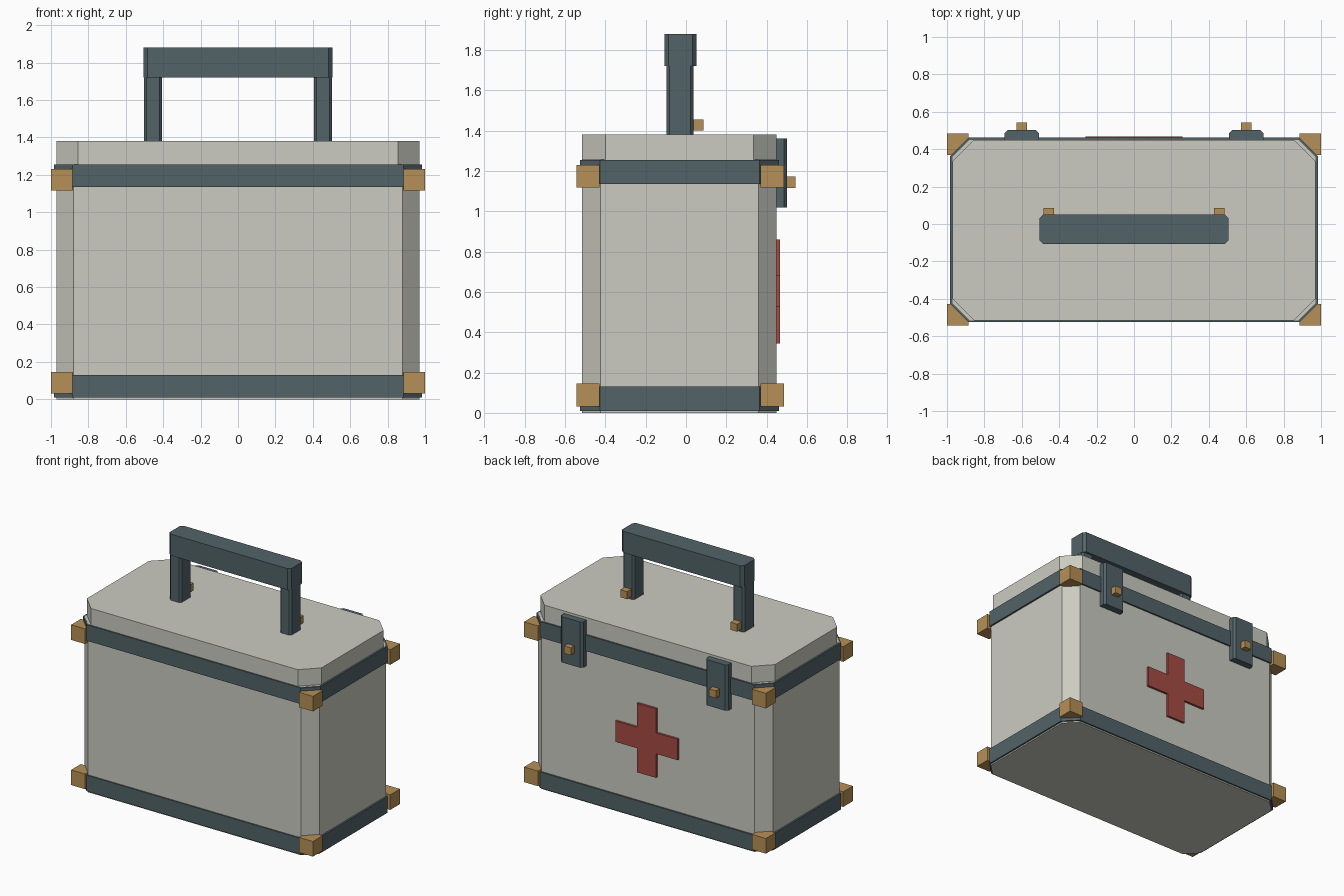
import bpy
import bmesh

if "Cube" in bpy.data.objects:
    bpy.data.objects.remove(bpy.data.objects["Cube"])


def material(name, rgb):
    m = bpy.data.materials.new(name)
    m.diffuse_color = (*rgb, 1)
    m.use_nodes = True
    m.node_tree.nodes["Principled BSDF"].inputs["Base Color"].default_value = m.diffuse_color
    return m


SHELL = material("pale grey", (0.60, 0.60, 0.54))
TRIM = material("slate blue", (0.085, 0.125, 0.14))
BRASS = material("brass", (0.47, 0.28, 0.095))
RED = material("red", (0.38, 0.07, 0.058))


def prism(name, outline, z0, z1, mat):
    """Solid with a flat outline in x and y, raised from z0 to z1."""
    bm = bmesh.new()
    low = [bm.verts.new((x, y, z0)) for x, y in outline]
    high = [bm.verts.new((x, y, z1)) for x, y in outline]
    bm.faces.new(low[::-1])
    bm.faces.new(high)
    n = len(outline)
    for i in range(n):
        j = (i + 1) % n
        bm.faces.new((low[i], low[j], high[j], high[i]))
    bmesh.ops.recalc_face_normals(bm, faces=bm.faces)
    mesh = bpy.data.meshes.new(name)
    bm.to_mesh(mesh)
    bm.free()
    mesh.materials.append(mat)
    obj = bpy.data.objects.new(name, mesh)
    bpy.context.collection.objects.link(obj)
    return obj


def block(name, x, y, z, mat, front=0, back=0):
    """Box from ranges; front and back cut the upright edges on that side."""
    (x0, x1), (y0, y1) = x, y
    f, b = front, back
    pts = []
    if f:
        pts += [(x0, y0 + f), (x0 + f, y0), (x1 - f, y0), (x1, y0 + f)]
    else:
        pts += [(x0, y0), (x1, y0)]
    if b:
        pts += [(x1, y1 - b), (x1 - b, y1), (x0 + b, y1), (x0, y1 - b)]
    else:
        pts += [(x1, y1), (x0, y1)]
    return prism(name, pts, z[0], z[1], mat)


# Case body and lid
block("case_body", (-0.97, 0.97), (-0.515, 0.45), (0, 1.256), SHELL, 0.09, 0.09)
block("lid", (-0.97, 0.97), (-0.515, 0.45), (1.256, 1.38), SHELL, 0.115, 0.115)

# Trim bands and corner guards
for level, z0, guard_z in (("lower", 0.01, 0.032), ("upper", 1.135, 1.117)):
    block(level + "_band", (-0.983, 0.983), (-0.525, 0.462), (z0, z0 + 0.12),
          TRIM, 0.098, 0.098)
    for side, xs in (("left", (-1, -0.885)), ("right", (0.885, 1))):
        for end, ys in (("front", (-0.543, -0.428)), ("back", (0.37, 0.485))):
            block(f"{level}_{side}_{end}_corner_guard", xs, ys,
                  (guard_z, guard_z + 0.113), BRASS)

# Handle grip
block("handle_grip", (-0.505, 0.505), (-0.107, 0.052), (1.72, 1.88), TRIM, 0.02, 0.02)

# Handle posts, latches and their studs
for side, s in (("left", -1), ("right", 1)):
    px, lx = 0.455 * s, 0.60 * s
    block(side + "_handle_post", (px - 0.048, px + 0.048), (-0.096, 0.036),
          (1.37, 1.73), TRIM, 0.014, 0.014)
    block(side + "_handle_stud", (px - 0.028, px + 0.028), (0.03, 0.086),
          (1.40, 1.456), BRASS)
    block(side + "_latch", (lx - 0.092, lx + 0.092), (0.44, 0.502),
          (1.02, 1.362), TRIM, 0, 0.016)
    block(side + "_latch_stud", (lx - 0.028, lx + 0.028), (0.49, 0.543),
          (1.116, 1.172), BRASS)

# Raised cross on the back, outlined flat then stood upright
a, r = 0.078, 0.258
cross = prism("back_cross",
              [(-a, -r), (a, -r), (a, -a), (r, -a), (r, a), (a, a),
               (a, r), (-a, r), (-a, a), (-r, a), (-r, -a), (-a, -a)],
              -0.467, -0.44, RED)
for v in cross.data.vertices:
    x, y, z = v.co
    v.co = (x, -z, y + 0.603)
